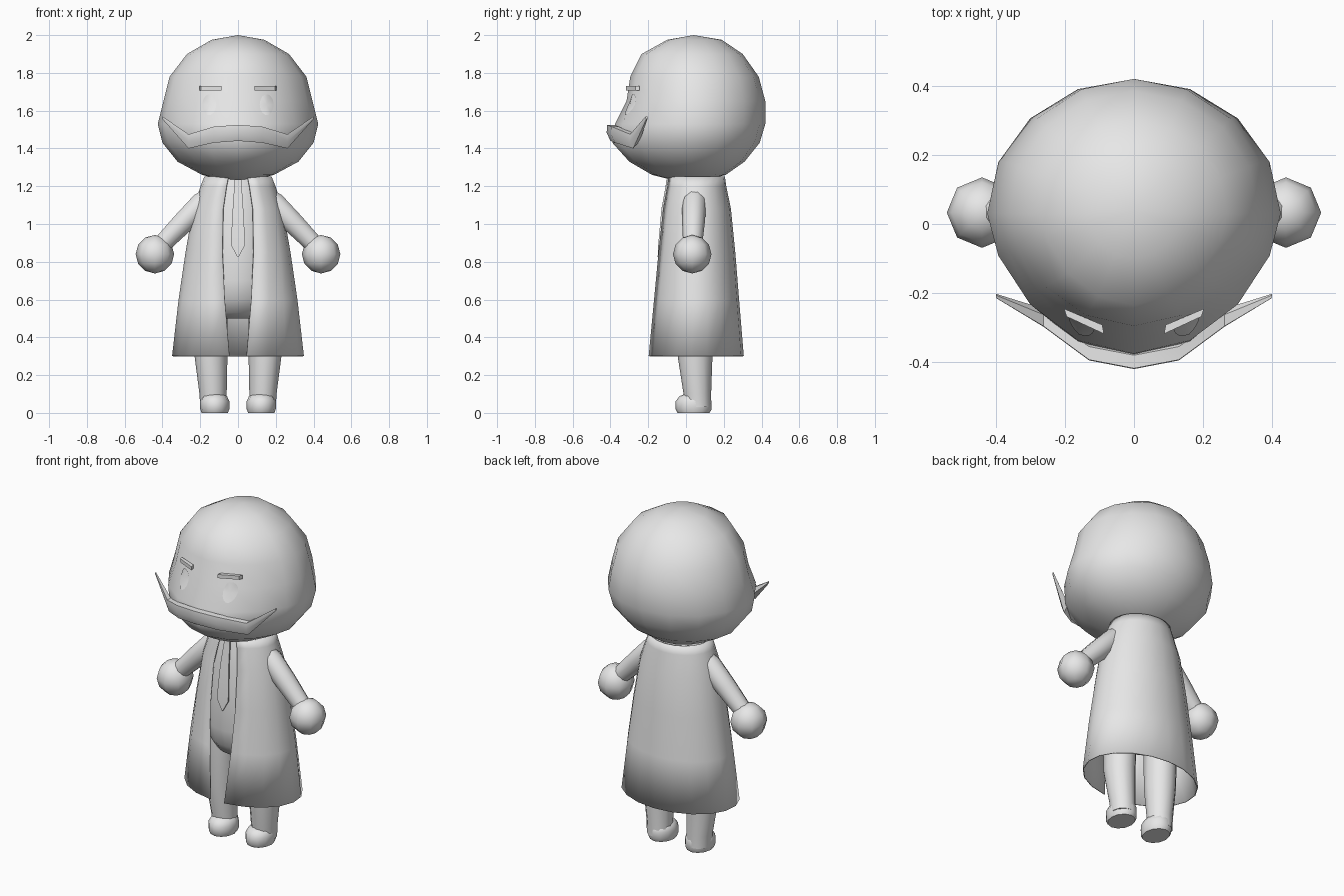
import bpy, bmesh, math
from mathutils import Vector
from mathutils.bvhtree import BVHTree

if "Cube" in bpy.data.objects:
    bpy.data.objects.remove(bpy.data.objects["Cube"])

grey = bpy.data.materials.new("plain grey")
grey.diffuse_color = (0.8, 0.8, 0.8, 1)
grey.use_nodes = True
grey.node_tree.nodes["Principled BSDF"].inputs["Base Color"].default_value = grey.diffuse_color


def make(name, bm, mirror=False, angle=50, fix=True):
    if fix:
        bmesh.ops.recalc_face_normals(bm, faces=bm.faces[:])
    me = bpy.data.meshes.new(name)
    bm.to_mesh(me)
    bm.free()
    ob = bpy.data.objects.new(name, me)
    bpy.context.collection.objects.link(ob)
    me.materials.append(grey)
    bpy.ops.object.select_all(action='DESELECT')
    ob.select_set(True)
    bpy.context.view_layer.objects.active = ob
    bpy.ops.object.shade_smooth_by_angle(angle=math.radians(angle))
    if mirror:
        ob.modifiers.new("mirror", 'MIRROR')
    return ob


def loft(rings, closed=True, caps=True):
    """Skin a list of rings of points."""
    bm = bmesh.new()
    rows = [[bm.verts.new(p) for p in r] for r in rings]
    n = len(rows[0])
    for a, b in zip(rows, rows[1:]):
        for i in range(n if closed else n - 1):
            j = (i + 1) % n
            bm.faces.new((a[i], a[j], b[j], b[i]))
    if caps:
        bm.faces.new(rows[0][::-1])
        bm.faces.new(rows[-1])
    return bm


def oval(x, y, z, rx, ry, n=12):
    return [(x + rx * math.sin(t), y - ry * math.cos(t), z)
            for t in (2 * math.pi * i / n for i in range(n))]


# head: z, half width, front y, back y
HEAD = [(1.975, .14, -.10, .19), (1.9, .27, -.235, .30), (1.78, .362, -.295, .385),
        (1.65, .395, -.315, .42), (1.53, .425, -.375, .42), (1.43, .40, -.39, .39),
        (1.33, .32, -.30, .31), (1.26, .19, -.18, .21), (1.23, .07, -.06, .10)]


def head_ring(z, w, front, back, n=16):
    pts = []
    for i in range(n):
        t = 2 * math.pi * i / n
        c = math.cos(t)
        y = .03 + (front - .03) * c ** 1.25 if c > 0 else .03 - (back - .03) * c
        pts.append((w * math.sin(t), y, z))
    return pts


bm = loft([head_ring(*r) for r in HEAD], caps=False)
ring_verts = list(bm.verts)
top_ring, low_ring = ring_verts[:16], ring_verts[-16:]
crown, chin = bm.verts.new((0, .04, 2.0)), bm.verts.new((0, .02, 1.22))
for i in range(16):
    j = (i + 1) % 16
    bm.faces.new((crown, top_ring[j], top_ring[i]))
    bm.faces.new((chin, low_ring[i], low_ring[j]))
bmesh.ops.recalc_face_normals(bm, faces=bm.faces[:])
bm.verts.index_update()
bm.faces.index_update()
bm.verts.ensure_lookup_table()
bm.faces.ensure_lookup_table()
face = BVHTree.FromBMesh(bm)
make("head", bm, angle=80)


def face_y(x, z):
    return face.ray_cast(Vector((x, -1, z)), Vector((0, 1, 0)))[0].y


# eyes: thin ovals lying on the face
bm = bmesh.new()
mid = bm.verts.new((.152, face_y(.152, 1.632) - .006, 1.632))
rim = []
for i in range(14):
    t = 2 * math.pi * i / 14
    x, z = .152 + .037 * math.cos(t), 1.632 + .055 * math.sin(t)
    rim.append(bm.verts.new((x, face_y(x, z) - .006, z)))
for i in range(14):
    bm.faces.new((mid, rim[i], rim[(i + 1) % 14]))
make("eyes", bm, mirror=True, fix=False)

# eyebrows: slanted flat bars
bm = loft([[(.087, -.318, z), (.195, -.268, z), (.203, -.245, z), (.092, -.292, z)]
           for z in (1.708, 1.73)])
make("eyebrows", bm, mirror=True, angle=30)

# moustache: x, y, top z, bottom z, thickness
half = [(0, -.40, 1.525, 1.44, .04), (.13, -.375, 1.515, 1.43, .04),
        (.262, -.28, 1.475, 1.40, .035), (.40, -.21, 1.57, 1.555, .008)]
rings = []
for x, y, top, bot, d in [(-h[0], *h[1:]) for h in half[:0:-1]] + half:
    m = (top + bot) / 2
    rings.append([(x, y - d * .45, top), (x, y - d * .5, m), (x, y, bot),
                  (x, y + d, m), (x, y + d * .5, top)])
make("moustache", loft(rings), angle=40)

# torso: z, half width, half depth
TORSO = [(.50, .09, .06), (.53, .15, .12), (.60, .185, .17), (.70, .20, .19),
         (.9, .20, .18), (1.08, .185, .165), (1.2, .16, .14), (1.26, .13, .125)]
make("torso", loft([oval(0, .05, z, w, d, 16) for z, w, d in TORSO]), angle=60)

# open coat: z, half width, half depth, half gap
COAT = [(.30, .348, .25, .045), (.60, .312, .225, .07), (.85, .275, .205, .082),
        (1.08, .235, .182, .078), (1.2, .195, .157, .06), (1.25, .175, .15, .05)]
rings = []
for z, w, d, gap in COAT:
    a = math.asin(gap / w)
    ts = [a + (2 * math.pi - 2 * a) * i / 18 for i in range(19)]
    rings.append([(w * math.sin(t), .053 - d * math.cos(t), z) for t in ts])
coat = make("coat", loft(rings, closed=False, caps=False), angle=60)
shell = coat.modifiers.new("thickness", 'SOLIDIFY')
shell.thickness, shell.offset = .006, 0

# tie: long blade with pointed tip following the chest
bm = loft([[(-w, y, z), (w, y, z), (w, y + .008, z), (-w, y + .008, z)]
           for z, w, y in ((1.235, .018, -.104), (1.2, .02, -.108), (1.08, .028, -.13),
                           (.89, .038, -.147), (.825, .003, -.15))])
make("tie", bm, angle=30)

# arms: tapered tubes from shoulder to wrist
a, b = Vector((.15, .045, 1.15)), Vector((.41, .035, .885))
d = (b - a).normalized()
u = Vector((0, 1, 0))
v = d.cross(u).normalized()
rings = []
for f, r in ((0, .05), (.15, .064), (.55, .06), (1, .05)):
    c = a.lerp(b, f)
    rings.append([c + r * (u * math.cos(t) + v * math.sin(t))
                  for t in (2 * math.pi * i / 10 for i in range(10))])
make("arms", loft(rings), mirror=True, angle=60)

# hands: coarse balls
bm = bmesh.new()
bmesh.ops.create_uvsphere(bm, u_segments=8, v_segments=6, radius=.102)
bmesh.ops.translate(bm, verts=bm.verts[:], vec=(.44, .033, .84))
make("hands", bm, mirror=True, angle=80)

# legs: x, y, z, half width, half depth
LEGS = [(.145, .052, .62, .09, .10), (.143, .048, .30, .087, .092),
        (.132, .06, .10, .072, .073), (.13, .064, .03, .07, .07)]
make("legs", loft([oval(*r) for r in LEGS]), mirror=True, angle=60)

# feet: rounded shoes with a blunt toe
FEET = [(.123, .04, 0, .07, .085), (.123, .04, .02, .077, .096),
        (.123, .04, .06, .078, .096), (.123, .045, .088, .065, .08),
        (.123, .05, .1, .04, .055)]
make("feet", loft([oval(*r) for r in FEET]), mirror=True, angle=60)
